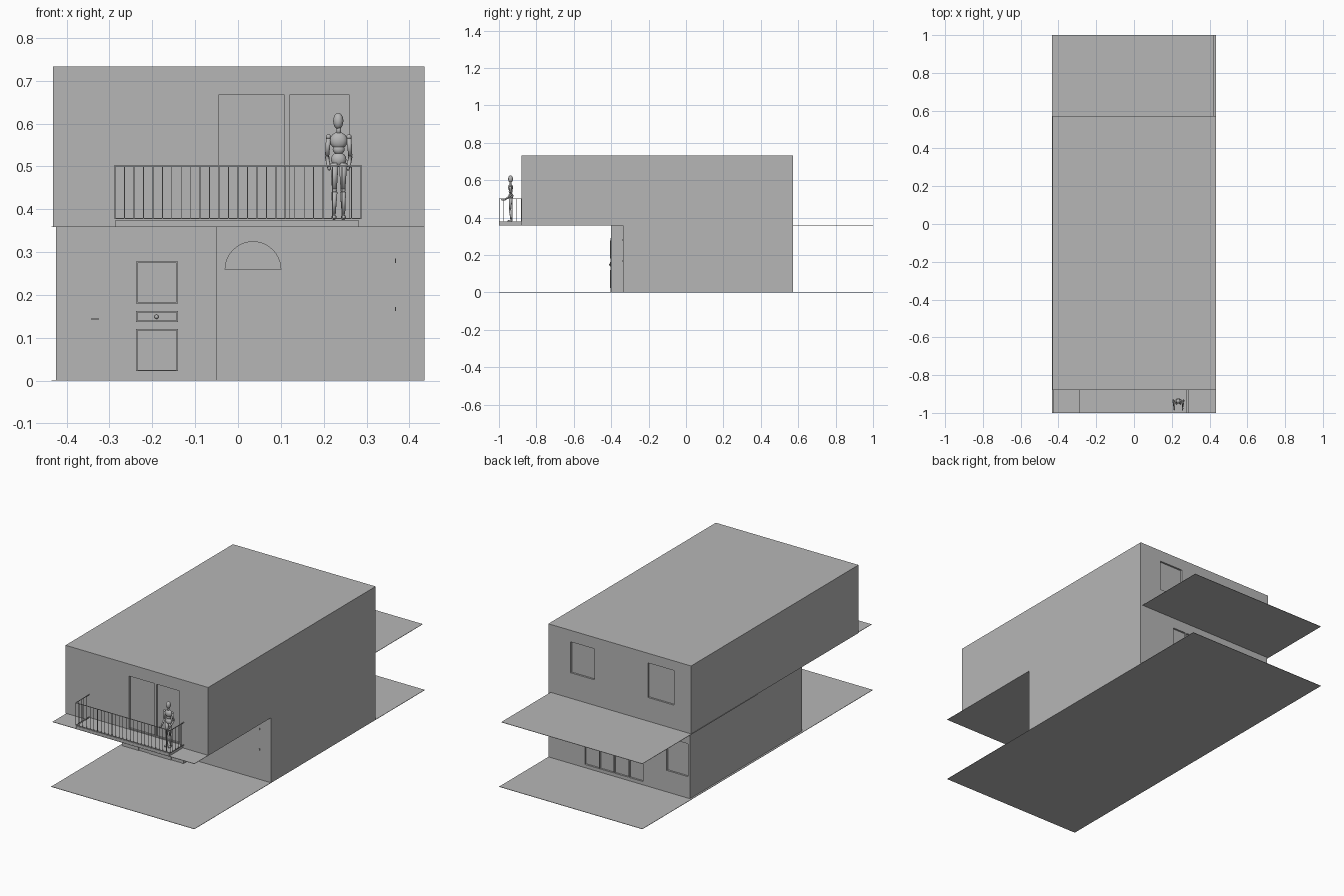
import bpy, bmesh, math
from mathutils import Vector

if "Cube" in bpy.data.objects:
    bpy.data.objects.remove(bpy.data.objects["Cube"], do_unlink=True)

grey = bpy.data.materials.new("plain_grey")
grey.use_nodes = True
grey.diffuse_color = (0.47, 0.47, 0.47, 1)
grey.node_tree.nodes["Principled BSDF"].inputs["Base Color"].default_value = grey.diffuse_color


def finish(name, bm, smooth=False):
    bmesh.ops.recalc_face_normals(bm, faces=bm.faces)
    for f in bm.faces:
        f.smooth = smooth
    me = bpy.data.meshes.new(name)
    bm.to_mesh(me)
    bm.free()
    me.materials.append(grey)
    ob = bpy.data.objects.new(name, me)
    bpy.context.collection.objects.link(ob)
    return ob


def add_box(bm, x0, x1, y0, y1, z0, z1):
    vs = bmesh.ops.create_cube(bm, size=1)["verts"]
    for v in vs:
        v.co = ((x0 + x1) / 2 + v.co.x * (x1 - x0),
                (y0 + y1) / 2 + v.co.y * (y1 - y0),
                (z0 + z1) / 2 + v.co.z * (z1 - z0))


def boxes(name, *specs):
    bm = bmesh.new()
    for s in specs:
        add_box(bm, *s)
    return finish(name, bm)


def add_prism(bm, points, direction):
    face = bm.faces.new([bm.verts.new(p) for p in points])
    new = bmesh.ops.extrude_face_region(bm, geom=[face])["geom"]
    bmesh.ops.translate(bm, vec=direction,
                        verts=[g for g in new if isinstance(g, bmesh.types.BMVert)])


def cut(target, cutter):
    cutter.hide_render = True
    cutter.hide_viewport = True
    cutter.display_type = 'WIRE'
    mod = target.modifiers.new("openings", 'BOOLEAN')
    mod.object = cutter
    mod.operation = 'DIFFERENCE'
    mod.solver = 'EXACT'


def frame(bm, x0, x1, z0, z1, y, w=0.003, depth=0.004):
    # rectangular moulding standing proud of a front wall
    for a, b, c, d in ((x0, x1, z0, z0 + w), (x0, x1, z1 - w, z1),
                       (x0, x0 + w, z0, z1), (x1 - w, x1, z0, z1)):
        add_box(bm, a, b, y - depth, y + 0.001, c, d)


W = 0.435          # half width of the plot
BACK = 0.573       # back wall
FRONT = -0.88      # upper front wall
ENTRY = -0.40      # entrance wall
GARAGE = -0.336    # garage wall
FLOOR = 0.36
ROOF = 0.733
DEEP = 0.01

# Ground sheet and upper floor sheet
boxes("ground_sheet", (-W, W, -1, 1, 0, 0.002))
boxes("upper_floor_sheet", (-0.427, W, -1, 0, FLOOR - 0.002, FLOOR),
      (-W, 0.422, 0, 1, FLOOR - 0.002, FLOOR))

# Lower storey with stepped front
bm = bmesh.new()
outline = ((-0.425, ENTRY), (-0.05, ENTRY), (-0.05, GARAGE), (W, GARAGE), (W, BACK), (-0.425, BACK))
add_prism(bm, [(x, y, 0.001) for x, y in outline], (0, 0, FLOOR - 0.002))
lower = finish("lower_storey", bm)

# Upper storey
upper = boxes("upper_storey", (-0.432, W, FRONT, BACK, FLOOR - 0.001, ROOF))

# Upper openings: balcony doors and back windows
cut(upper, boxes("upper_opening_cutter",
                 (-0.045, 0.108, FRONT - 0.1, FRONT + DEEP, 0.38, 0.667),
                 (0.12, 0.26, FRONT - 0.1, FRONT + DEEP, 0.38, 0.667),
                 (0.155, 0.30, BACK - DEEP, BACK + 0.1, 0.50, 0.67),
                 (-0.327, -0.17, BACK - DEEP, BACK + 0.1, 0.49, 0.68)))

# Lower openings: sliding doors, back window, arched garage window
bm = bmesh.new()
for i in range(4):
    x = -0.144 + i * 0.09
    add_box(bm, x + 0.003, x + 0.087, BACK - DEEP, BACK + 0.1, 0.02, 0.30)
add_box(bm, -0.413, -0.284, BACK - DEEP, BACK + 0.1, 0.12, 0.30)
arch = [math.pi * i / 20 for i in range(21)]
add_prism(bm, [(0.035 + 0.065 * math.cos(a), GARAGE - 0.03, 0.259 + 0.065 * math.sin(a))
               for a in arch], (0, 0.034, 0))
cut(lower, finish("lower_opening_cutter", bm))

# Entrance pier and the two front doors
boxes("entrance_pier", (-0.06, -0.05, ENTRY - 0.002, ENTRY + 0.01, 0, FLOOR - 0.002))
boxes("side_door", (-0.42, -0.322, ENTRY - 0.003, ENTRY + 0.002, 0, 0.29))
boxes("side_door_handle", (-0.342, -0.326, ENTRY - 0.01, ENTRY, 0.142, 0.146))
boxes("main_door", (-0.255, -0.124, ENTRY - 0.003, ENTRY + 0.002, 0, 0.29))
bm = bmesh.new()
for z0, z1 in ((0.022, 0.12), (0.137, 0.162), (0.18, 0.278)):
    frame(bm, -0.238, -0.14, z0, z1, ENTRY - 0.003)
finish("main_door_mouldings", bm)
bm = bmesh.new()
bmesh.ops.create_uvsphere(bm, u_segments=12, v_segments=8, radius=0.005)
bmesh.ops.translate(bm, verts=bm.verts, vec=(-0.19, ENTRY - 0.006, 0.149))
finish("main_door_knob", bm, True)
boxes("garage_hinges", *[(0.366, 0.369, GARAGE - 0.004, GARAGE + 0.001, z, z + 0.01)
                         for z in (0.162, 0.275)])

# Balcony slab and railing
R, TOP, BASE = 0.288, 0.503, 0.377
boxes("balcony_slab", (-0.286, 0.281, -0.999, FRONT, FLOOR, 0.375))
bm = bmesh.new()
for z in (BASE, TOP - 0.003):
    add_box(bm, -R, R, -1, -0.997, z, z + 0.003)
    for x in (-R, R - 0.003):
        add_box(bm, x, x + 0.003, -1, FRONT, z, z + 0.003)
bars = 27
for i in range(bars):
    x = -R + (2 * R - 0.002) * i / (bars - 1)
    add_box(bm, x, x + 0.002, -1, -0.998, BASE, TOP)
for i in range(1, 6):
    y = -1 + i * 0.0236
    for x in (-R, R - 0.002):
        add_box(bm, x, x + 0.002, y, y + 0.002, BASE, TOP)
finish("balcony_railing", bm)

# Jointed wooden figure leaning at the rail
CX, CY = 0.235, -0.938
bm = bmesh.new()


def ball(x, y, z, rx, ry, rz):
    vs = bmesh.ops.create_uvsphere(bm, u_segments=12, v_segments=8, radius=1)["verts"]
    for v in vs:
        v.co = (CX + x + v.co.x * rx, CY + y + v.co.y * ry, z + v.co.z * rz)


def limb(a, b, r0, r1):
    a, b = Vector(a) + Vector((CX, CY, 0)), Vector(b) + Vector((CX, CY, 0))
    d = b - a
    vs = bmesh.ops.create_cone(bm, cap_ends=True, segments=10, radius1=r0, radius2=r1,
                               depth=d.length)["verts"]
    turn = Vector((0, 0, 1)).rotation_difference(d)
    for v in vs:
        v.co = turn @ v.co + (a + b) / 2


ball(-0.001, 0, 0.606, 0.012, 0.013, 0.019)
limb((0, 0, 0.575), (0, 0, 0.595), 0.006, 0.005)
ball(0, 0, 0.56, 0.021, 0.013, 0.02)
ball(0, 0, 0.54, 0.014, 0.010, 0.012)
ball(0, 0.002, 0.516, 0.018, 0.013, 0.017)
for s in (-1, 1):
    ball(s * 0.024, 0, 0.569, 0.006, 0.006, 0.006)
    limb((s * 0.024, 0, 0.565), (s * 0.027, 0.004, 0.525), 0.006, 0.005)
    limb((s * 0.027, 0.004, 0.522), (s * 0.023, -0.028, 0.497), 0.005, 0.004)
    ball(s * 0.022, -0.038, 0.495, 0.004, 0.012, 0.005)
    limb((s * 0.010, 0, 0.508), (s * 0.010, -0.002, 0.447), 0.010, 0.006)
    ball(s * 0.010, -0.002, 0.444, 0.006, 0.006, 0.006)
    limb((s * 0.010, -0.002, 0.44), (s * 0.011, 0.003, 0.388), 0.007, 0.004)
    ball(s * 0.011, -0.004, 0.381, 0.006, 0.014, 0.006)
finish("jointed_figure", bm, True)
